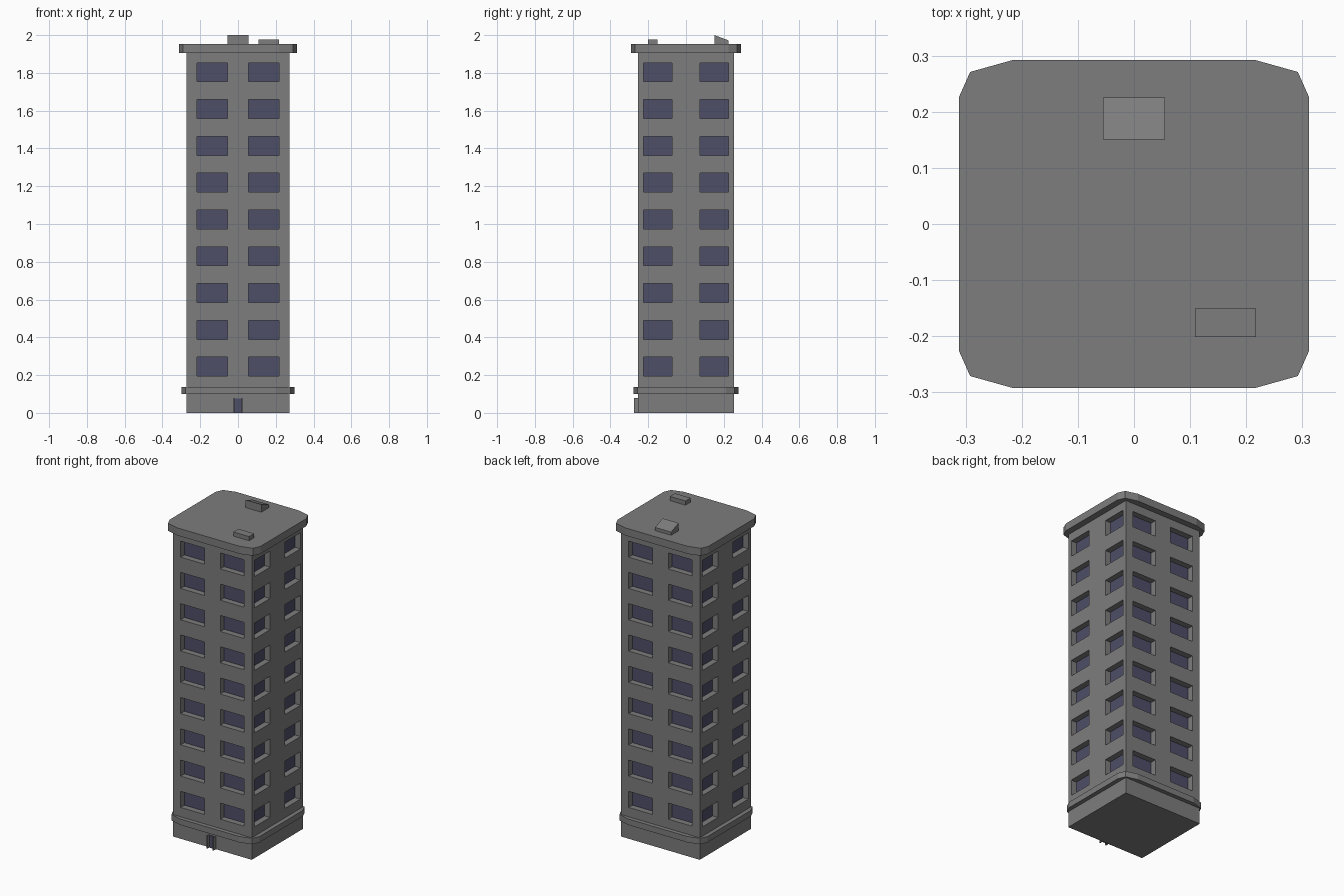
import bpy, bmesh
from mathutils import Vector

if "Cube" in bpy.data.objects:
    bpy.data.objects.remove(bpy.data.objects["Cube"])

HX, HY, TOP = 0.272, 0.253, 1.93     # tower half sizes and wall height
DEPTH = 0.037                        # window recess
ROWS = [(0.195 + 0.1948 * i, 0.295 + 0.1948 * i) for i in range(9)]


def material(name, colour):
    m = bpy.data.materials.new(name)
    m.diffuse_color = (*colour, 1)
    m.use_nodes = True
    m.node_tree.nodes["Principled BSDF"].inputs["Base Color"].default_value = m.diffuse_color
    return m


glass = material("window_blue", (0.077, 0.077, 0.14))
stone = material("dark_grey", (0.205, 0.205, 0.205))


def finish(bm, name, mat=stone, recalc=True):
    bmesh.ops.remove_doubles(bm, verts=bm.verts, dist=1e-5)
    if recalc:
        bmesh.ops.recalc_face_normals(bm, faces=bm.faces)
    me = bpy.data.meshes.new(name)
    bm.to_mesh(me)
    bm.free()
    ob = bpy.data.objects.new(name, me)
    bpy.context.collection.objects.link(ob)
    me.materials.append(mat)
    return ob


def quad(bm, pts):
    bm.faces.new([bm.verts.new(p) for p in pts])


def prism(name, outline, z0, z1, mat=stone):
    bm = bmesh.new()
    f = bm.faces.new([bm.verts.new((x, y, z0)) for x, y in outline])
    ext = bmesh.ops.extrude_face_region(bm, geom=[f])["geom"]
    for v in ext:
        if isinstance(v, bmesh.types.BMVert):
            v.co.z = z1
    return finish(bm, name, mat)


def box(name, x0, x1, y0, y1, z0, z1, mat=stone):
    return prism(name, [(x0, y0), (x1, y0), (x1, y1), (x0, y1)], z0, z1, mat)


def rounded(hx, hy):
    # quarter outline with faceted corners, mirrored to all four quadrants
    q = [(hx, hy - 0.066), (hx - 0.02, hy - 0.021), (hx - 0.095, hy)]
    return (q + [(-x, y) for x, y in reversed(q)]
            + [(-x, -y) for x, y in q] + [(x, -y) for x, y in reversed(q)])


# Tower walls with recessed window openings, and the panes behind them
walls, panes = bmesh.new(), bmesh.new()
zs = [0.0] + [z for r in ROWS for z in r] + [TOP]
sides = [  # outward normal, along-wall direction, half width, offset, window edges
    (Vector((0, -1, 0)), Vector((1, 0, 0)), HX, HY, (0.055, 0.218)),
    (Vector((0, 1, 0)), Vector((-1, 0, 0)), HX, HY, (0.055, 0.218)),
    (Vector((1, 0, 0)), Vector((0, 1, 0)), HY, HX, (0.073, 0.226)),
    (Vector((-1, 0, 0)), Vector((0, -1, 0)), HY, HX, (0.073, 0.226)),
]
for n, d, half, off, (a, b) in sides:
    us = [-half, -b, -a, a, b, half]
    for i in range(len(us) - 1):
        for j in range(len(zs) - 1):
            corners = [(us[i], zs[j]), (us[i + 1], zs[j]),
                       (us[i + 1], zs[j + 1]), (us[i], zs[j + 1])]
            outer = [d * u + n * off + Vector((0, 0, z)) for u, z in corners]
            if i % 2 and j % 2:
                inner = [p - n * DEPTH for p in outer]
                quad(panes, inner)
                for k in range(4):
                    m = (k + 1) % 4
                    quad(walls, [outer[k], outer[m], inner[m], inner[k]])
            else:
                quad(walls, outer)
bmesh.ops.remove_doubles(walls, verts=walls.verts, dist=1e-5)
for z in (0.0, TOP):
    loop = [e for e in walls.edges
            if e.is_boundary and all(abs(v.co.z - z) < 1e-4 for v in e.verts)]
    bmesh.ops.contextual_create(walls, geom=loop)
finish(walls, "tower_walls")
finish(panes, "window_panes", glass, recalc=False)

# Faceted ledge above the ground floor and roof slab
prism("ground_floor_ledge", rounded(0.298, 0.279), 0.1, 0.137)
prism("roof_slab", rounded(0.312, 0.292), 1.905, 1.952)

# Rooftop units: sloped stair head and flat vent box
stair = box("roof_stair_head", -0.055, 0.055, 0.151, 0.225, 1.945, 2.0)
for v in stair.data.vertices:
    if v.co.z > 1.99 and v.co.y > 0.2:
        v.co.z = 1.972
box("roof_vent_box", 0.109, 0.217, -0.201, -0.151, 1.945, 1.978)

# Entrance: blue door between two thin posts
box("front_door", -0.019, 0.019, -0.257, -0.245, 0.0, 0.076, glass)
for s, side in ((-1, "left"), (1, "right")):
    x0, x1 = sorted((s * 0.018, s * 0.025))
    box("door_post_" + side, x0, x1, -0.275, -0.245, 0.0, 0.078)
